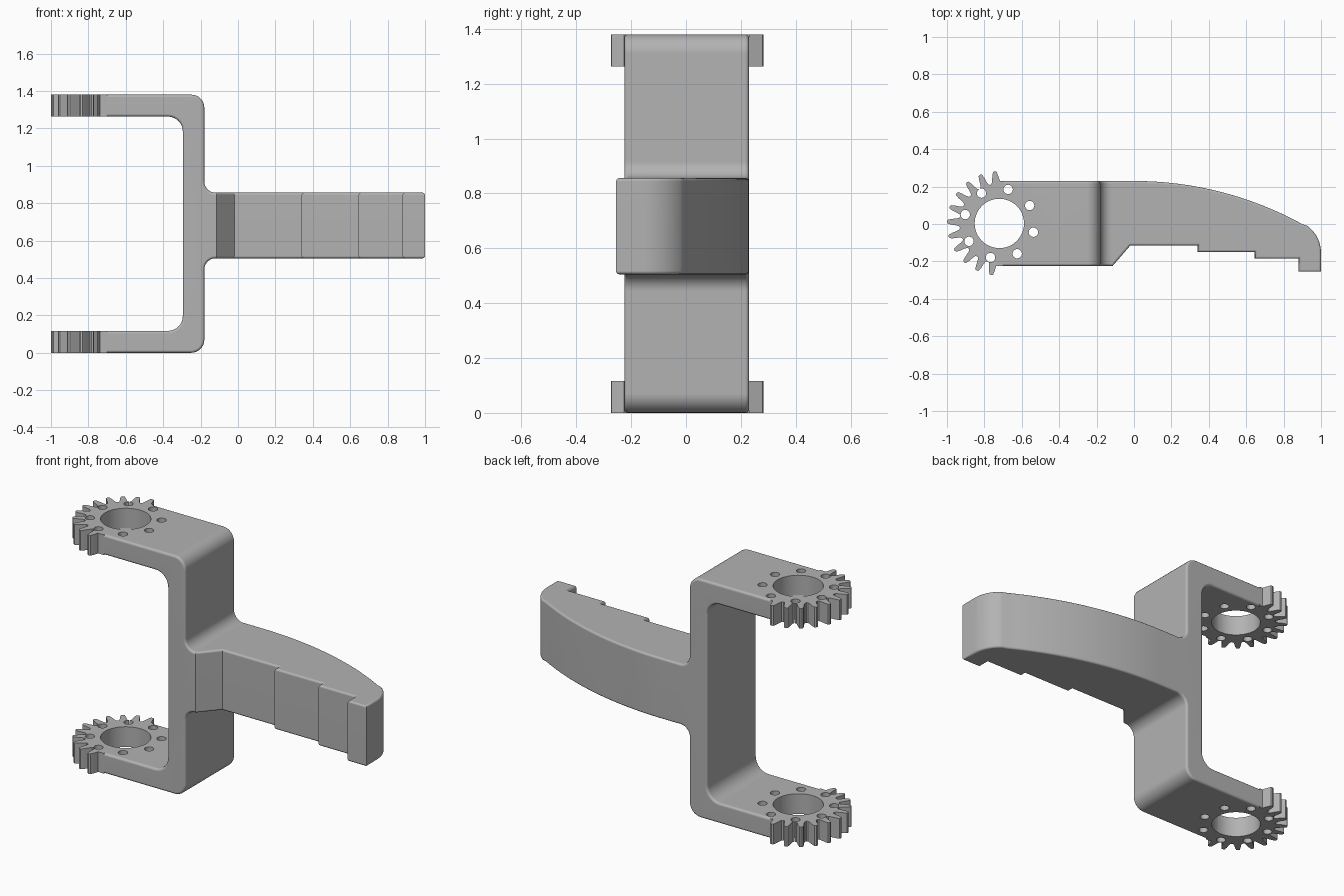
import bpy, bmesh
from math import sin, cos, pi, radians, tan, asin
from mathutils import Vector, Matrix

if "Cube" in bpy.data.objects:
    bpy.data.objects.remove(bpy.data.objects["Cube"])

grey = bpy.data.materials.new("satin grey")
grey.use_nodes = True
grey.diffuse_color = (0.45, 0.45, 0.45, 1)
grey.node_tree.nodes["Principled BSDF"].inputs["Base Color"].default_value = grey.diffuse_color

HUB = Vector((-0.72, 0.003))   # gear centre in plan
SEAM = -0.70                   # gear meets arm
JOINT = -0.115                 # yoke meets finger
BACK, FRONT = 0.23, -0.225
LOW, HIGH = 0.505, 0.856       # finger height range
TOP = 1.38
THICK = 0.117


def rounded(corners, steps=8):
    """Replace corners (a, b, radius) by fillet arcs."""
    out = []
    for i, (a, b, r) in enumerate(corners):
        p = Vector((a, b))
        if not r:
            out.append(p)
            continue
        u = (Vector(corners[i - 1][:2]) - p).normalized()
        v = (Vector(corners[(i + 1) % len(corners)][:2]) - p).normalized()
        half = u.angle(v) / 2
        centre = p + (u + v).normalized() * r / sin(half)
        start = p + u * r / tan(half) - centre
        end = p + v * r / tan(half) - centre
        turn = start.angle_signed(end)
        for k in range(steps + 1):
            out.append(centre + Matrix.Rotation(-turn * k / steps, 2) @ start)
    return out


def prism(name, outline, axis, lo, hi, bevel=0.0, seams=()):
    """Extrude an outline along axis and soften its cap edges, except at seams."""
    def place(p, h):
        return (p[0], h, p[1]) if axis == 1 else (p[0], p[1], h)
    bm = bmesh.new()
    ends = [[bm.verts.new(place(p, h)) for p in outline] for h in (lo, hi)]
    for ring in ends:
        bm.faces.new(ring)
    n = len(outline)
    for i in range(n):
        j = (i + 1) % n
        bm.faces.new((ends[0][i], ends[0][j], ends[1][j], ends[1][i]))
    bmesh.ops.recalc_face_normals(bm, faces=bm.faces)
    if bevel:
        def at_seam(e):
            return any(all(abs(v.co.x - s) < 1e-4 for v in e.verts) for s in seams)
        caps = [e for e in bm.edges
                if abs(e.verts[0].co[axis] - e.verts[1].co[axis]) < 1e-5 and not at_seam(e)]
        bmesh.ops.bevel(bm, geom=caps, offset=bevel, segments=3, profile=0.5,
                        affect='EDGES', clamp_overlap=False)
    mesh = bpy.data.meshes.new(name)
    bm.to_mesh(mesh)
    bm.free()
    mesh.materials.append(grey)
    obj = bpy.data.objects.new(name, mesh)
    bpy.context.collection.objects.link(obj)
    return obj


def drill(obj, cutter):
    mod = obj.modifiers.new("holes", 'BOOLEAN')
    mod.operation, mod.solver, mod.object = 'DIFFERENCE', 'EXACT', cutter
    graph = bpy.context.evaluated_depsgraph_get()
    mesh = bpy.data.meshes.new_from_object(obj.evaluated_get(graph))
    obj.modifiers.clear()
    obj.data = mesh


def finish(obj, seams):
    """Open the hidden joint faces and set the shading."""
    bm = bmesh.new()
    bm.from_mesh(obj.data)
    hidden = [f for f in bm.faces
              if any(all(abs(v.co.x - s) < 1e-4 for v in f.verts) for s in seams)]
    bmesh.ops.delete(bm, geom=hidden, context='FACES')
    bm.to_mesh(obj.data)
    bm.free()
    bpy.ops.object.select_all(action='DESELECT')
    obj.select_set(True)
    bpy.context.view_layer.objects.active = obj
    bpy.ops.object.shade_smooth_by_angle(angle=radians(32))
    obj.modifiers.new("normals", 'WEIGHTED_NORMAL').keep_sharp = True


# Yoke: two arms, upright and finger root in one side profile
yoke = prism("yoke", rounded([
    (SEAM, 0, 0), (-0.18, 0, 0.07), (-0.18, LOW, 0.06), (JOINT, LOW, 0),
    (JOINT, HIGH, 0), (-0.18, HIGH, 0.06), (-0.18, TOP, 0.07), (SEAM, TOP, 0),
    (SEAM, TOP - THICK, 0), (-0.295, TOP - THICK, 0.08),
    (-0.295, THICK, 0.08), (SEAM, THICK, 0)]),
    1, FRONT, BACK, 0.014, (SEAM, JOINT))

# Finger: curved back, rounded tip, stepped underside
R, tip = 1.87, 0.18
sweep = asin(0.9 / R)
back = [(R * sin(sweep * k / 20), BACK - R * (1 - cos(sweep * k / 20))) for k in range(21)]
nose = [(1 - tip + tip * cos(t), -0.155 + tip * sin(t))
        for t in (radians(54 - 6 * k) for k in range(10))]
steps = [(1, -0.255), (0.88, -0.255), (0.88, -0.185), (0.645, -0.185), (0.645, -0.15),
         (0.34, -0.15), (0.34, -0.115), (-0.02, -0.115), (JOINT, FRONT)]
finger = prism("finger", [(JOINT, BACK)] + back + nose + steps,
               2, LOW, HIGH, 0.012, (JOINT,))

# Gear sector: eleven teeth round the outer half of each arm end
tooth = [(-0.5, 0.212), (-0.36, 0.216), (-0.28, 0.23), (-0.2, 0.258), (-0.12, 0.277),
         (0, 0.28), (0.12, 0.277), (0.2, 0.258), (0.28, 0.23), (0.36, 0.216)]
PITCH, FIRST = radians(16.6), radians(95)
rim = []
for i in range(11):
    for k, (shift, r) in enumerate(tooth):
        if (i == 0 and k < 3) or (i == 10 and k > 8):
            continue
        a = FIRST + (i + shift) * PITCH
        rim.append(HUB + Vector((cos(a), sin(a))) * r)
rim += [Vector((-0.735, FRONT)), Vector((SEAM, FRONT)), Vector((SEAM, BACK)),
        Vector((-0.716, BACK))]
gears = [prism("lower_gear", rim, 2, 0, THICK),
         prism("upper_gear", rim, 2, TOP - THICK, TOP)]

# Drill: one bore and a ring of eight small holes through both ends
bm = bmesh.new()
holes = [(HUB, 0.132, 48)]
for i in range(8):
    a = radians(-14.5 + 45 * i)
    holes.append((HUB + Vector((cos(a), sin(a))) * 0.188, 0.025, 20))
for c, r, sides in holes:
    bmesh.ops.create_cone(bm, cap_ends=True, segments=sides, radius1=r, radius2=r, depth=2,
                          matrix=Matrix.Translation((c.x, c.y, TOP / 2)))
mesh = bpy.data.meshes.new("drill")
bm.to_mesh(mesh)
bm.free()
mesh.materials.append(grey)
cutter = bpy.data.objects.new("drill", mesh)
bpy.context.collection.objects.link(cutter)
cutter.hide_render = True
for part in [yoke] + gears:
    drill(part, cutter)
bpy.data.objects.remove(cutter)

finish(yoke, (SEAM, JOINT))
finish(finger, (JOINT,))
for gear in gears:
    finish(gear, (SEAM,))
